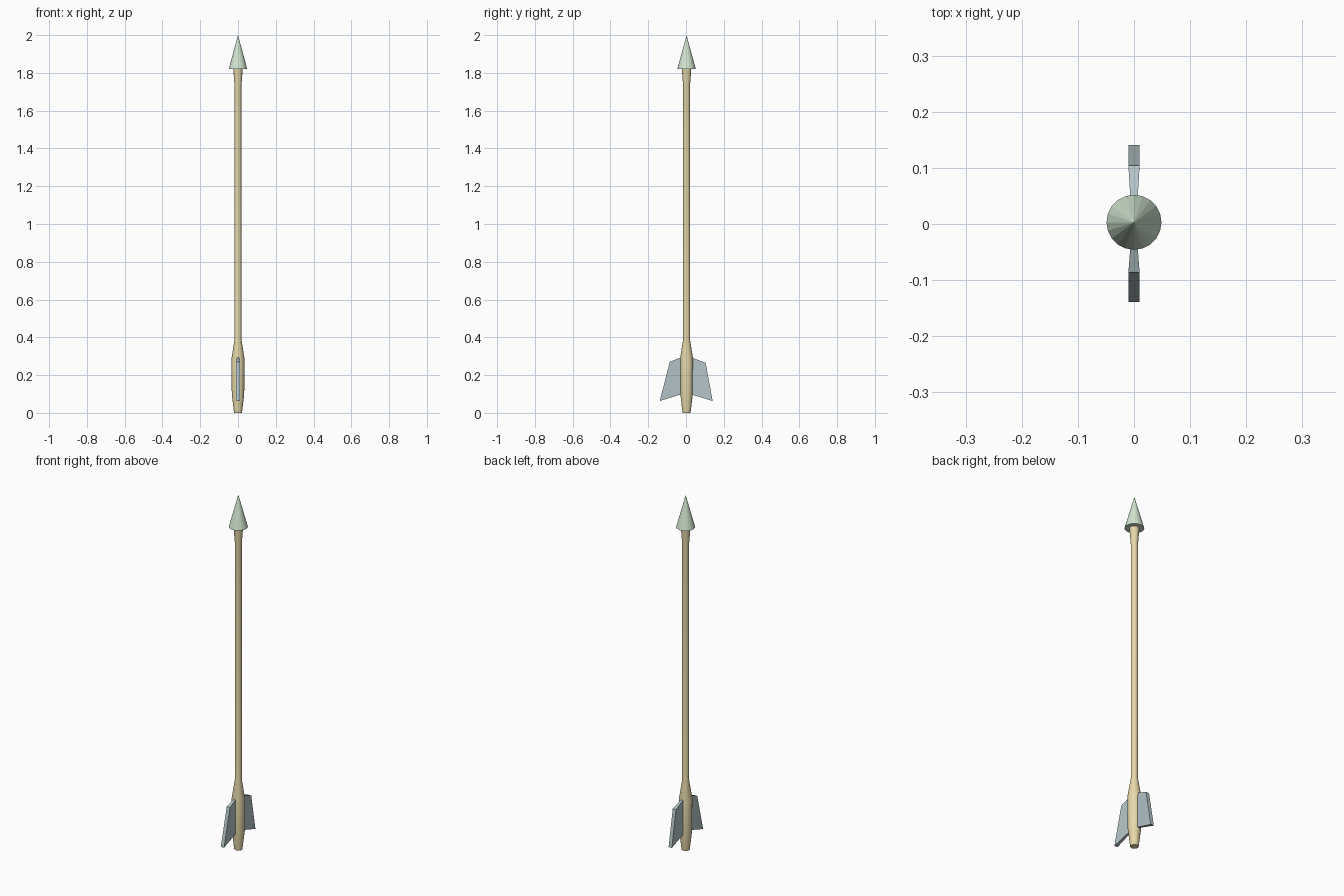
import bpy, bmesh
from math import cos, sin, tau

if "Cube" in bpy.data.objects:
    bpy.data.objects.remove(bpy.data.objects["Cube"])

SIDES = 20
CY = 0.003  # the shaft axis sits slightly behind the fin centre


def material(name, rgb):
    m = bpy.data.materials.new(name)
    m.diffuse_color = (*rgb, 1)
    m.use_nodes = True
    m.node_tree.nodes["Principled BSDF"].inputs["Base Color"].default_value = m.diffuse_color
    return m


def finish(name, bm, mat):
    bmesh.ops.recalc_face_normals(bm, faces=bm.faces[:])
    me = bpy.data.meshes.new(name)
    bm.to_mesh(me)
    bm.free()
    me.materials.append(mat)
    ob = bpy.data.objects.new(name, me)
    bpy.context.collection.objects.link(ob)
    return ob


def lathe(name, profile, mat):
    """Turn (radius, z) points around the shaft axis; radius 0 makes a tip."""
    bm = bmesh.new()
    rings = []
    for r, z in profile:
        n = SIDES if r else 1
        rings.append([bm.verts.new((r * cos(tau * i / SIDES), CY + r * sin(tau * i / SIDES), z))
                      for i in range(n)])
    for a, b in zip(rings, rings[1:]):
        for i in range(SIDES):
            j = (i + 1) % SIDES
            if len(b) == 1:
                bm.faces.new((a[i], a[j], b[0]))
            else:
                bm.faces.new((a[i], a[j], b[j], b[i]))
    for ring in (rings[0], rings[-1]):
        if len(ring) > 1:
            bm.faces.new(ring)
    return finish(name, bm, mat)


def fin(name, outline, mat):
    """Flat vane from (y, z, half thickness) corners."""
    bm = bmesh.new()
    left, right = [[bm.verts.new((s * t, y, z)) for y, z, t in outline] for s in (-1, 1)]
    bm.faces.new(left)
    bm.faces.new(right)
    for i in range(len(outline)):
        j = (i + 1) % len(outline)
        bm.faces.new((left[i], left[j], right[j], right[i]))
    return finish(name, bm, mat)


wood = material("wood", (0.80, 0.69, 0.40))
green = material("pale_green", (0.64, 0.79, 0.63))
slate = material("slate", (0.46, 0.56, 0.58))

# Shaft with swollen tail and flared neck
shaft = lathe("shaft", [(0.021, 0), (0.033, 0.10), (0.034, 0.29), (0.018, 0.39),
                        (0.018, 1.73), (0.025, 1.82)], wood)
bpy.context.view_layer.objects.active = shaft
shaft.select_set(True)
bpy.ops.object.shade_smooth_by_angle()

# Pointed head
lathe("arrow_head", [(0.049, 1.82), (0, 2.0)], green)

# Tail fins, thinner at the root
fin("back_fin", [(0.02, 0.10, 0.005), (0.141, 0.063, 0.01),
                 (0.104, 0.265, 0.01), (0.02, 0.297, 0.005)], slate)
fin("front_fin", [(-0.02, 0.10, 0.005), (-0.139, 0.063, 0.01),
                  (-0.086, 0.27, 0.01), (-0.02, 0.297, 0.005)], slate)
